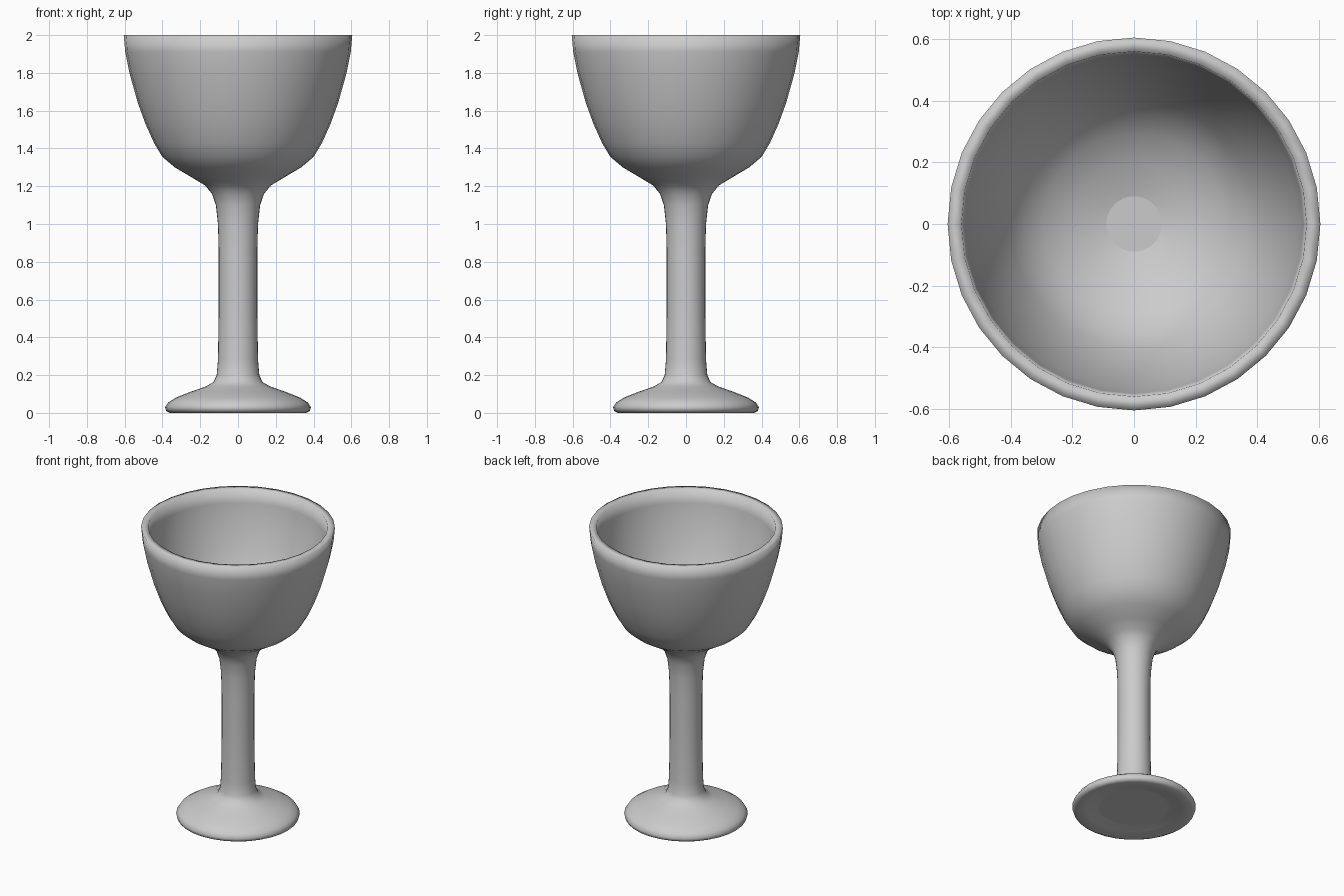
import bpy, bmesh, math

cube = bpy.data.objects.get("Cube")
if cube:
    bpy.data.objects.remove(cube, do_unlink=True)

SIDES = 32

grey = bpy.data.materials.new("plain grey")
grey.use_nodes = True
colour = (0.6, 0.6, 0.6, 1)
grey.diffuse_color = colour
grey.node_tree.nodes["Principled BSDF"].inputs["Base Color"].default_value = colour

# Half profile (radius, height), from underside up the outside and down the inside
underside = [(0.22, 0.025), (0.29, 0.015), (0.36, 0)]
foot = [(0.38, 0.01), (0.386, 0.03), (0.37, 0.055), (0.33, 0.08),
        (0.25, 0.112), (0.17, 0.14), (0.13, 0.163), (0.113, 0.2)]
stem = [(0.106, 0.28), (0.102, 0.55), (0.102, 0.85), (0.106, 1.0),
        (0.117, 1.1), (0.138, 1.16), (0.175, 1.205)]
bowl_outside = [(0.25, 1.25), (0.335, 1.3), (0.4, 1.355), (0.445, 1.43),
                (0.49, 1.53), (0.53, 1.64), (0.575, 1.8), (0.597, 1.91), (0.605, 2)]
bowl_inside = [(0.56, 2), (0.55, 1.91), (0.53, 1.8), (0.485, 1.64), (0.445, 1.54),
               (0.4, 1.45), (0.355, 1.385), (0.295, 1.335), (0.2, 1.28), (0.09, 1.25)]


def lathe(name, profile):
    """Spin a profile into rings and close both ends with discs."""
    bm = bmesh.new()
    rings = []
    for r, z in profile:
        angles = [2 * math.pi * i / SIDES for i in range(SIDES)]
        rings.append([bm.verts.new((r * math.cos(a), r * math.sin(a), z)) for a in angles])
    for low, high in zip(rings, rings[1:]):
        for i in range(SIDES):
            j = (i + 1) % SIDES
            bm.faces.new((low[i], low[j], high[j], high[i]))
    bm.faces.new(rings[0][::-1])
    bm.faces.new(rings[-1])
    for face in bm.faces:
        face.smooth = True
    # Flat end discs keep a crisp edge
    for ring in (rings[0], rings[-1]):
        for i in range(SIDES):
            bm.edges.get((ring[i], ring[(i + 1) % SIDES])).smooth = False
    mesh = bpy.data.meshes.new(name)
    bm.to_mesh(mesh)
    bm.free()
    mesh.materials.append(grey)
    obj = bpy.data.objects.new(name, mesh)
    bpy.context.collection.objects.link(obj)
    return obj


lathe("goblet", underside + foot + stem + bowl_outside + bowl_inside)
